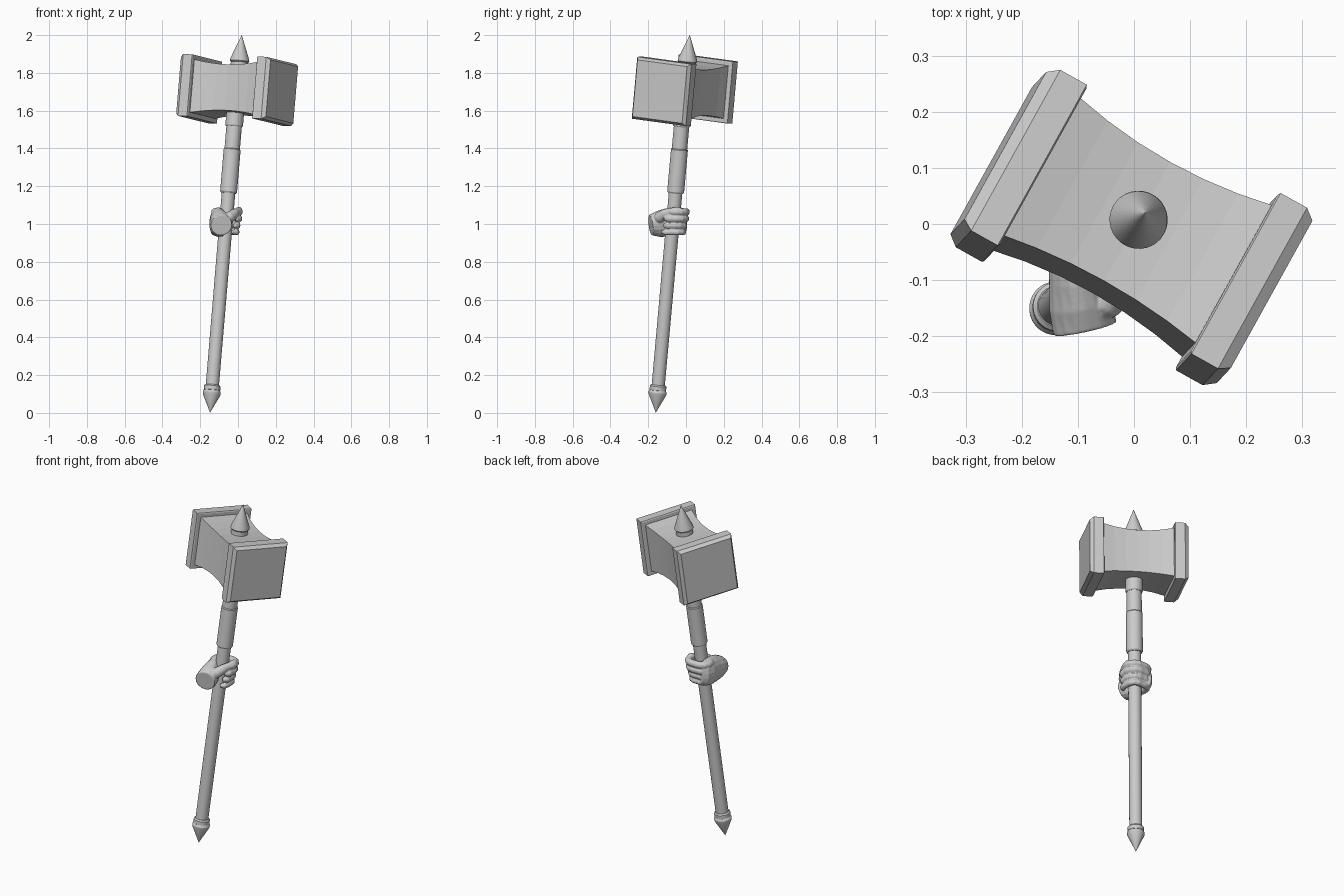
import bpy, bmesh
from math import pi, cos, sin, radians
from mathutils import Vector, Matrix

if "Cube" in bpy.data.objects:
    bpy.data.objects.remove(bpy.data.objects["Cube"])

# Tilted weapon frame: Z runs up the shaft, X along the head
BASE = Vector((-0.148, -0.160, 0.0))
AXIS = Vector((0.167, 0.179, 1.99))
Z = AXIS.normalized()
Y = Z.cross(Vector((cos(radians(-29)), sin(radians(-29)), 0))).normalized()
X = Y.cross(Z)
FRAME = Matrix.Translation(BASE) @ Matrix((X, Y, Z)).transposed().to_4x4()


def loft(bm, rings):
    """Skin a list of equal-length point rings and cap both ends."""
    vs = [[bm.verts.new(p) for p in r] for r in rings]
    n = len(vs[0])
    for a, b in zip(vs, vs[1:]):
        for i in range(n):
            j = (i + 1) % n
            bm.faces.new((a[i], a[j], b[j], b[i]))
    bm.faces.new(vs[0][::-1])
    bm.faces.new(vs[-1])


def finish(name, bm, matrix=FRAME, angle=None):
    bmesh.ops.recalc_face_normals(bm, faces=bm.faces)
    me = bpy.data.meshes.new(name)
    bm.to_mesh(me)
    bm.free()
    ob = bpy.data.objects.new(name, me)
    bpy.context.collection.objects.link(ob)
    ob.matrix_world = matrix
    if angle:
        bpy.ops.object.select_all(action='DESELECT')
        ob.select_set(True)
        bpy.context.view_layer.objects.active = ob
        bpy.ops.object.shade_smooth_by_angle(angle=radians(angle))
    return ob


def lathe(name, profile, sides=32):
    """Turn (radius, height) points around the shaft axis."""
    bm = bmesh.new()
    loft(bm, [[(r * cos(2 * pi * i / sides), r * sin(2 * pi * i / sides), h)
               for i in range(sides)] for r, h in profile])
    finish(name, bm, angle=30)


def block(name, sections, zc=1.722):
    """Square sections (x, half size) lofted along the head."""
    bm = bmesh.new()
    loft(bm, [[(x, -s, zc - s), (x, s, zc - s), (x, s, zc + s), (x, -s, zc + s)]
              for x, s in sections])
    finish(name, bm)


# Shaft parts
lathe("shaft", [(0.035, 0.10), (0.036, 1.20), (0.038, 1.56)])
lathe("grip_sleeve", [(0.040, 1.172), (0.045, 1.180), (0.045, 1.404), (0.040, 1.41)])
lathe("upper_sleeve", [(0.041, 1.40), (0.041, 1.54)])
lathe("head_collar", [(0.043, 1.527), (0.047, 1.533), (0.047, 1.62)])
lathe("pommel_ring", [(0.038, 0.118), (0.044, 0.122), (0.044, 0.143), (0.037, 0.150)])
lathe("pommel_spike", [(0.0005, 0.002), (0.047, 0.098), (0.048, 0.110), (0.042, 0.122)])
lathe("top_spike_neck", [(0.046, 1.82), (0.046, 1.872)])
lathe("top_spike", [(0.044, 1.868), (0.052, 1.876), (0.050, 1.888), (0.0005, 2.015)])

# Hammer head: concave core with two chamfered striking plates
N = 6
block("head_core", [(-0.2 + 0.4 * i / N, 0.122 + 0.02 * (2 * i / N - 1) ** 2)
                    for i in range(N + 1)])
for side, s in (("left", -1), ("right", 1)):
    block(side + "_plate", [(s * 0.195, 0.160), (s * 0.198, 0.165),
                            (s * 0.252, 0.165), (s * 0.272, 0.151)])


# Hand gripping the shaft
def axis_at(z):
    return BASE + AXIS * (z / AXIS.z)


def tube(bm, pts, radii, n=16):
    """Sweep an elliptical section (wide, tall) along a path."""
    pts = [Vector(p) for p in pts]
    rings = []
    for i, p in enumerate(pts):
        t = (pts[min(i + 1, len(pts) - 1)] - pts[max(i - 1, 0)]).normalized()
        u = t.cross(Z).normalized()
        v = u.cross(t)
        a, b = radii[i]
        rings.append([p + u * a * cos(2 * pi * k / n) + v * b * sin(2 * pi * k / n)
                      for k in range(n)])
    loft(bm, rings)


bm = bmesh.new()
# wrist and palm
tube(bm, [(-0.087, -0.187, 0.995), (-0.096, -0.145, 1.0), (-0.104, -0.10, 1.008),
          (-0.110, -0.055, 1.014), (-0.108, -0.02, 1.016), (-0.10, 0.0, 1.016)],
     [(0.058, 0.055), (0.056, 0.070), (0.048, 0.076),
      (0.042, 0.076), (0.034, 0.072), (0.018, 0.058)])
# four fingers wrapped around the shaft
for z, r, reach in ((0.957, 0.017, -55), (0.992, 0.019, -45),
                    (1.028, 0.020, -40), (1.064, 0.020, -20)):
    c = axis_at(z)
    steps = 12
    path, rad = [], []
    for i in range(steps + 1):
        a = radians(190 + (reach - 190) * i / steps)
        bulge = 0.056 + 0.010 * abs(sin(2 * a)) + (0.006 if z > 1.01 else 0)
        path.append(c + Vector((bulge * cos(a), bulge * sin(a), 0)))
        rr = r * (0.55 if i in (0, steps) else 1)
        rad.append((rr, rr))
    tube(bm, path, rad, 12)
# thumb
tube(bm, [(-0.075, -0.165, 1.01), (-0.045, -0.14, 1.035), (-0.02, -0.11, 1.055),
          (-0.002, -0.075, 1.066), (0.005, -0.045, 1.074), (0.004, -0.028, 1.078)],
     [(0.02, 0.02), (0.028, 0.030), (0.024, 0.026), (0.019, 0.020), (0.018, 0.018), (0.010, 0.010)])
hand = finish("hand", bm, Matrix())
mod = hand.modifiers.new("fuse", 'REMESH')
mod.mode = 'VOXEL'
mod.voxel_size = 0.0035
mod.use_smooth_shade = True
soft = hand.modifiers.new("soften", 'SMOOTH')
soft.factor = 0.5
soft.iterations = 4
